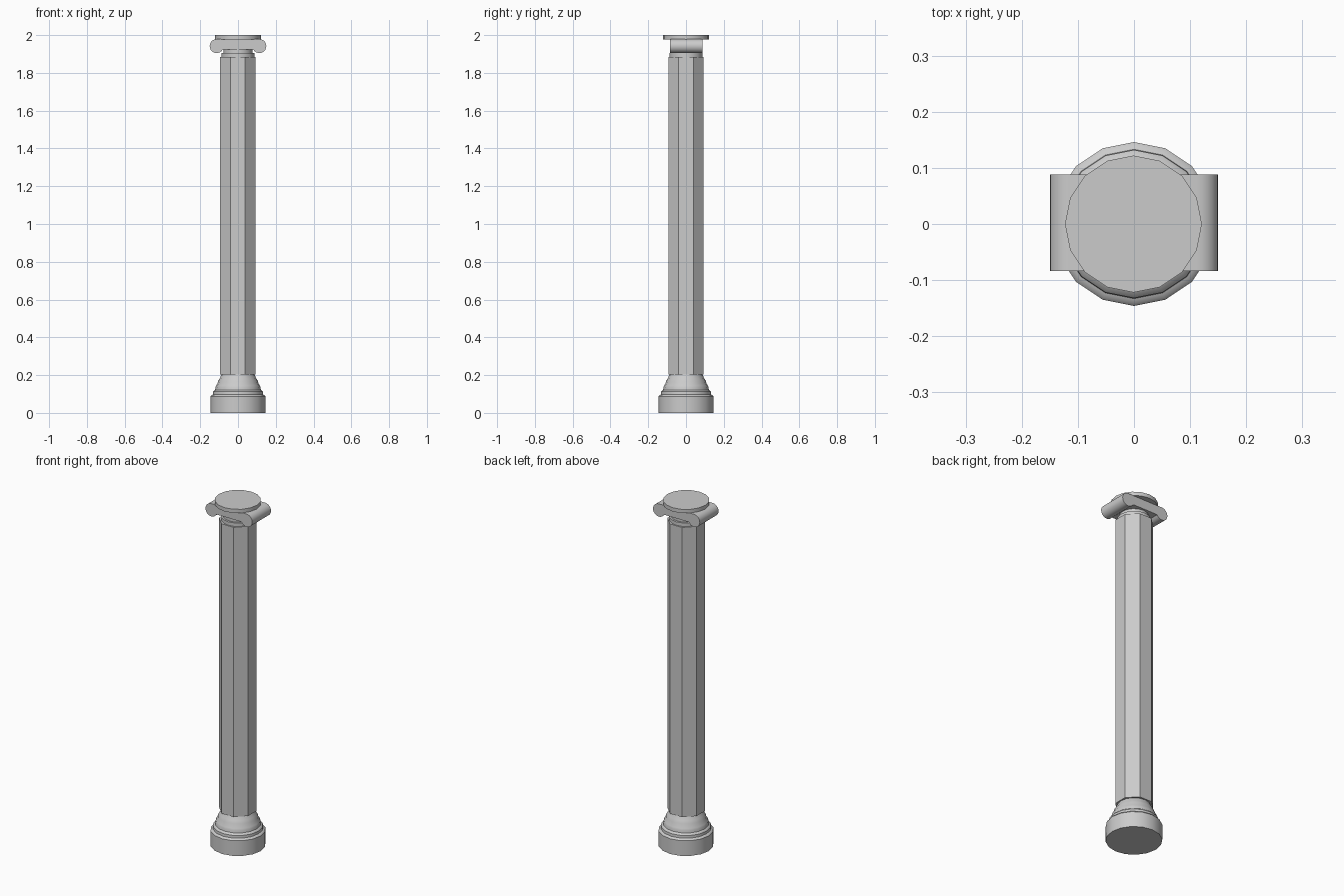
import bpy, bmesh
from math import sin, cos, pi, radians

if "Cube" in bpy.data.objects:
    bpy.data.objects.remove(bpy.data.objects["Cube"])


def finish(name, bm, smooth=True):
    bmesh.ops.recalc_face_normals(bm, faces=bm.faces)
    mesh = bpy.data.meshes.new(name)
    bm.to_mesh(mesh)
    bm.free()
    obj = bpy.data.objects.new(name, mesh)
    bpy.context.collection.objects.link(obj)
    if smooth:
        bpy.ops.object.select_all(action='DESELECT')
        obj.select_set(True)
        bpy.context.view_layer.objects.active = obj
        bpy.ops.object.shade_smooth_by_angle(angle=radians(30))
    return obj


def lathe(name, profile, sides=16, turn=0.0, smooth=True, cx=0.0):
    """Stack rings of (radius, z) and cap both ends."""
    bm = bmesh.new()
    rings = [[bm.verts.new((cx + r * cos(turn + 2 * pi * i / sides),
                            r * sin(turn + 2 * pi * i / sides), z))
              for i in range(sides)] for r, z in profile]
    for a, b in zip(rings, rings[1:]):
        for i in range(sides):
            j = (i + 1) % sides
            bm.faces.new((a[i], a[j], b[j], b[i]))
    bm.faces.new(rings[0])
    bm.faces.new(rings[-1])
    return finish(name, bm, smooth)


# Round plinth with stepped mouldings
lathe("base", [(0.146, 0), (0.146, 0.088), (0.141, 0.094), (0.133, 0.097),
               (0.132, 0.112), (0.127, 0.118), (0.121, 0.122), (0.119, 0.135),
               (0.116, 0.145), (0.108, 0.157), (0.106, 0.168),
               (0.097, 0.182), (0.086, 0.206)])

# Octagonal shaft, flat side to the front
lathe("shaft", [(0.101, 0.204), (0.101, 1.885)], 8, pi / 8, False, -0.001)

# Neck rings under the capital
lathe("neck_lower", [(0.088, 1.88), (0.088, 1.905)])
lathe("neck_upper", [(0.077, 1.90), (0.077, 1.93)])

# Scroll capital: round ends joined by a thinner bar, extruded front to back
half = []
for k in range(17):
    a = radians(90 - 240 * k / 16)
    half.append((0.113 + 0.037 * cos(a), 1.942 + 0.037 * sin(a)))
half.append((0.074, 1.925))
outline = half + [(-x, z) for x, z in reversed(half)]
bm = bmesh.new()
front = bm.faces.new([bm.verts.new((x, -0.084, z)) for x, z in outline])
out = bmesh.ops.extrude_face_region(bm, geom=[front], use_keep_orig=True)
bmesh.ops.translate(bm, vec=(0, 0.172, 0),
                    verts=[v for v in out["geom"] if isinstance(v, bmesh.types.BMVert)])
finish("scroll_capital", bm)

# Round top slab
lathe("top_slab", [(0.122, 1.978), (0.122, 2.0)], cx=-0.001)
